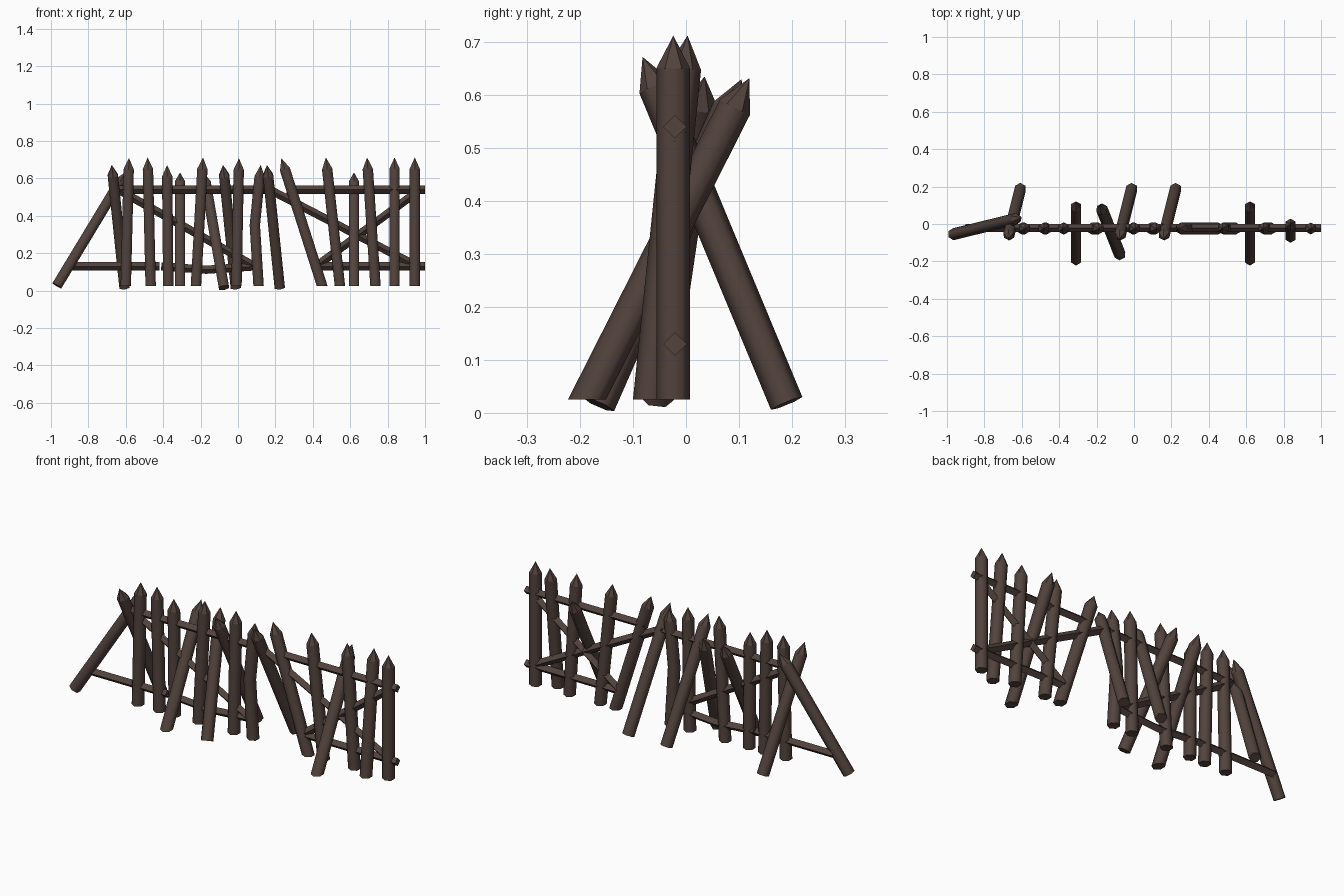
import bpy, bmesh, math
from mathutils import Vector

if "Cube" in bpy.data.objects:
    bpy.data.objects.remove(bpy.data.objects["Cube"])

wood = bpy.data.materials.new("dark brown wood")
wood.diffuse_color = (0.085, 0.056, 0.047, 1)
wood.use_nodes = True
wood.node_tree.nodes["Principled BSDF"].inputs["Base Color"].default_value = wood.diffuse_color


def pole(name, points, radius, sides, tip=0.0, level=False):
    """Prism along a path; optional pointed tip and level-cut foot."""
    pts = [Vector(p) for p in points]
    apex = pts[-1].copy()
    if tip:
        pts[-1] = apex - (apex - pts[-2]).normalized() * tip
    bm = bmesh.new()
    rings = []
    for i, p in enumerate(pts):
        d = (pts[min(i + 1, len(pts) - 1)] - pts[max(i - 1, 0)]).normalized()
        u = Vector((0, 1, 0))
        u = (u - d * d.dot(u)).normalized()
        v = d.cross(u)
        ring = []
        for k in range(sides):
            a = 2 * math.pi * k / sides
            q = p + (u * math.cos(a) + v * math.sin(a)) * radius
            if level and i == 0:
                q += d * ((p.z - q.z) / d.z)
            ring.append(bm.verts.new(q))
        rings.append(ring)
    for r0, r1 in zip(rings, rings[1:]):
        for k in range(sides):
            j = (k + 1) % sides
            f = bm.faces.new((r0[k], r0[j], r1[j], r1[k]))
            f.smooth = sides > 4
    bm.faces.new(rings[0][::-1])
    if tip:
        top = bm.verts.new(apex)
        for k in range(sides):
            bm.faces.new((rings[-1][k], rings[-1][(k + 1) % sides], top))
    else:
        bm.faces.new(rings[-1])
    bmesh.ops.recalc_face_normals(bm, faces=bm.faces)
    me = bpy.data.meshes.new(name)
    bm.to_mesh(me)
    bm.free()
    me.materials.append(wood)
    ob = bpy.data.objects.new(name, me)
    bpy.context.collection.objects.link(ob)


def stake(name, *points, level=True):
    pole(name, points, 0.032, 6, 0.062, level)


def rail(name, *points):
    pole(name, [(x, -0.021, z) for x, z in points], 0.022, 4)


# Upright stakes in the fence line: foot x, tip x, tip height
Y = -0.024
for fx, tx, tz in [(-0.60, -0.583, 0.71), (-0.467, -0.483, 0.712),
                   (-0.373, -0.379, 0.672), (-0.225, -0.187, 0.712),
                   (-0.008, 0.005, 0.708), (0.45, 0.232, 0.708),
                   (0.545, 0.47, 0.712), (0.735, 0.69, 0.712),
                   (0.945, 0.945, 0.712)]:
    stake("upright_stake", (fx, Y, 0.025), (tx, Y, tz))
stake("tilted_stake", (0.837, -0.068, 0.025), (0.837, 0.003, 0.712))

# Cracked stake with a bend in the middle
stake("bent_stake", (0.11, Y, 0.025), (0.09, Y, 0.35), (0.122, Y, 0.672))

# Stakes leaning backward with feet in front
for x in (-0.31, 0.62):
    stake("front_brace_stake", (x, -0.187, 0.025), (x, 0.12, 0.632))

# Stakes leaning forward with feet behind
for tx in (-0.675, -0.08, 0.155):
    stake("back_brace_stake", (tx + 0.068, 0.19, 0.018),
          (tx, -0.082, 0.672), level=False)

# Fallen end stake and loose stake
stake("fallen_end_stake", (-0.968, -0.055, 0.027), (-0.60, 0.035, 0.635), level=False)
stake("loose_stake", (-0.075, -0.165, 0.016), (-0.182, 0.105, 0.63), level=False)

# Horizontal rails
rail("top_rail_left", (-0.64, 0.54), (0.165, 0.54))
rail("top_rail_right", (0.26, 0.54), (1.0, 0.54))
rail("bottom_rail_left", (-0.9, 0.13), (-0.42, 0.13))
rail("sagging_rail", (-0.41, 0.13), (-0.17, 0.112), (0.09, 0.13))
rail("bottom_rail_right", (0.43, 0.13), (1.0, 0.13))

# Diagonal rails
rail("diagonal_rail_left", (-0.64, 0.54), (0.09, 0.13))
rail("diagonal_rail_down", (0.15, 0.55), (0.94, 0.14))
rail("diagonal_rail_up", (0.43, 0.14), (0.96, 0.53))
